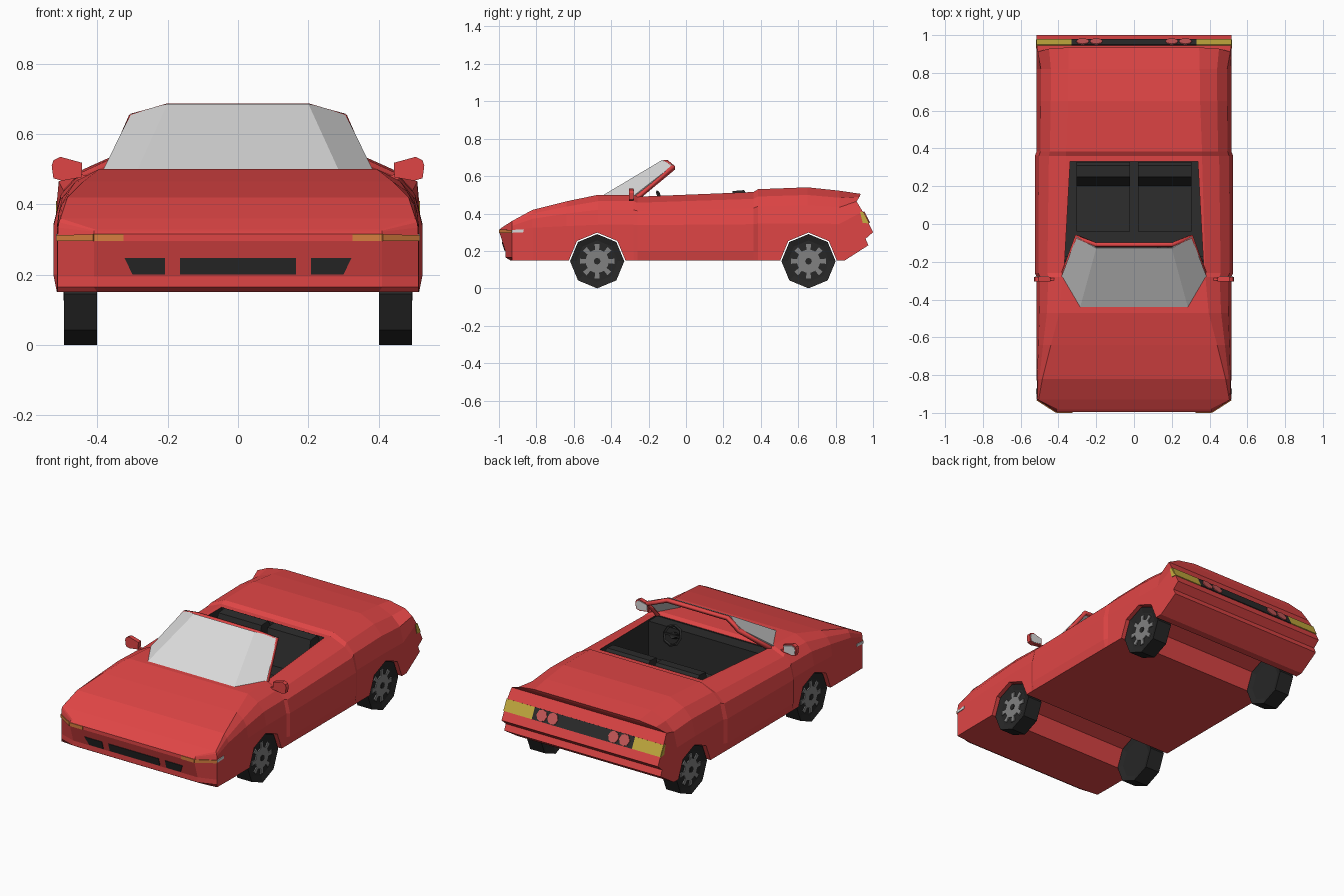
import bpy, bmesh, math
from mathutils import Vector, Matrix

if "Cube" in bpy.data.objects:
    bpy.data.objects.remove(bpy.data.objects["Cube"], do_unlink=True)


def material(name, *rgb):
    m = bpy.data.materials.new(name)
    m.use_nodes = True
    m.diffuse_color = (*rgb, 1)
    m.node_tree.nodes["Principled BSDF"].inputs["Base Color"].default_value = (*rgb, 1)
    return m


RED = material("red paint", .74, .06, .06)
BLACK = material("black trim", .025, .025, .025)
TYRE = material("tyre rubber", .02, .02, .02)
GLASS = material("pale glass", .7, .7, .7)
RIM = material("rim grey", .22, .22, .22)
YELLOW = material("yellow lamp", .57, .42, .05)
ORANGE = material("orange lamp", .68, .21, .05)
PINK = material("tail lamp", .58, .1, .1)


def finish(name, bm, *mats):
    bmesh.ops.recalc_face_normals(bm, faces=bm.faces)
    me = bpy.data.meshes.new(name)
    bm.to_mesh(me)
    bm.free()
    for m in mats:
        me.materials.append(m)
    ob = bpy.data.objects.new(name, me)
    bpy.context.collection.objects.link(ob)
    return ob


def prism(name, pts, push, mat):
    """Polygon extruded along a vector."""
    bm = bmesh.new()
    face = bm.faces.new([bm.verts.new(p) for p in pts])
    new = bmesh.ops.extrude_face_region(bm, geom=[face], use_keep_orig=True)["geom"]
    bmesh.ops.translate(bm, vec=push, verts=[v for v in new if isinstance(v, bmesh.types.BMVert)])
    return finish(name, bm, mat)


def pair(name, pts, push, mat):
    """Prism on both sides of the car."""
    for side, s in (("left", 1), ("right", -1)):
        prism(f"{side}_{name}", [(s * x, y, z) for x, y, z in pts], (s * push[0], *push[1:]), mat)


def box(name, lo, hi, mat):
    (a, b, c), (d, e, f) = lo, hi
    return prism(name, [(a, b, c), (d, b, c), (d, e, c), (a, e, c)], (0, 0, f - c), mat)


# Body cross-sections: half outline from the floor edge up to the deck edge
def section(y, w, t, top):
    low = (.15, .165, .195, .295) if y < -.9 else (.15, .2, .265, .3)
    half = [(min(w, .515) if i == 0 else w, y, z) for i, z in enumerate(low)]
    for out, up in ((1, .2), (.87, .6), (.55, .83), (0, 1)):
        half.append((t + (w - t) * out, y, low[3] + (top - low[3]) * up))
    return half


nose = [(.40, -.94, .15), (.41, -.965, .165), (.41, -.965, .195), (.41, -.996, .295),
        (.41, -.996, .315), (.41, -.988, .322), (.41, -.984, .325), (.405, -.98, .328)]
tail = [(.515, .85, .15), (.515, .975, .23), (.515, .96, .265), (.515, 1, .3),
        (.515, .945, .41), (.51, .912, .465), (.45, .928, .49), (.345, .935, .505)]
stations = [(-.93, .513, .505, .36), (-.82, .515, .485, .42), (-.64, .515, .44, .465),
            (-.47, .515, .395, .5), (-.28, .515, .378, .5), (-.26, .525, .378, .49),
            (.36, .525, .36, .515), (.385, .515, .36, .53), (.65, .515, .35, .54),
            (.82, .515, .348, .522)]
halves = [nose] + [section(*s) for s in stations] + [tail]

bm = bmesh.new()
rings = [[bm.verts.new(p) for p in h] + [bm.verts.new((-x, y, z)) for x, y, z in reversed(h)]
         for h in halves]
n = len(rings[0])
for a, b in zip(rings, rings[1:]):
    for i in range(n):
        j = (i + 1) % n
        bm.faces.new((a[i], a[j], b[j], b[i]))
for r in (rings[0], rings[-1]):
    for i in range(n // 2 - 1):
        bm.faces.new((r[i], r[i + 1], r[n - 2 - i], r[n - 1 - i]))
body = finish("body", bm, RED, BLACK)

# Cut the wheel channels and the cabin
AXLES = (("front", -.475), ("rear", .655))


def octagon(y, z, r, x):
    return [(x, y + r * math.cos(k * math.pi / 4), z + r * math.sin(k * math.pi / 4))
            for k in range(8)]


cutters = [prism("channel", octagon(y, .145, .153, -.7), (1.4, 0, 0), RED) for _, y in AXLES]
cutters.append(prism("cabin", [(-.37, -.25, .25), (.37, -.25, .25), (.338, .33, .25),
                               (-.338, .33, .25)], (0, 0, .6), RED))
bpy.context.view_layer.objects.active = body
for c in cutters:
    mod = body.modifiers.new("cut", "BOOLEAN")
    mod.operation, mod.solver, mod.object = "DIFFERENCE", "EXACT", c
    bpy.ops.object.modifier_apply(modifier=mod.name)
    bpy.data.objects.remove(c, do_unlink=True)
for p in body.data.polygons:
    x, y, z = p.center
    p.material_index = int(abs(x) < .374 and -.255 < y < .335 and .24 < z < .48)

# Wheels with spoked rims
spokes = []
for k in range(8):
    for off, r in ((-.28, .062), (-.17, .062), (-.15, .094), (.15, .094), (.17, .062), (.28, .062)):
        a = k * math.pi / 4 + off
        spokes.append((r * math.cos(a), r * math.sin(a)))
for end, y in AXLES:
    for side, s in (("left", 1), ("right", -1)):
        bm = bmesh.new()
        bmesh.ops.create_cone(bm, cap_ends=True, segments=8, radius1=.145, radius2=.145, depth=.095,
                              matrix=Matrix.Translation((s * .448, y, .145))
                              @ Matrix.Rotation(math.pi / 2, 4, "Y"))
        bm.normal_update()
        caps = [f for f in bm.faces if abs(f.normal.x) > .9]
        bmesh.ops.inset_individual(bm, faces=caps, thickness=.034, depth=-.01)
        finish(f"{end}_{side}_tyre", bm, TYRE)
        prism(f"{end}_{side}_rim", [(s * .484, y + u, .145 + v) for u, v in spokes],
              (s * .008, 0, 0), RIM)
        prism(f"{end}_{side}_hub", octagon(y, .145, .018, s * .49), (s * .006, 0, 0), TYRE)

# Windscreen panes and frame
prism("windscreen", [(-.285, -.44, .5), (.285, -.44, .5), (.2, -.128, .686), (-.2, -.128, .686)],
      (0, .003, -.005), GLASS)
pair("side_pane", [(.285, -.44, .5), (.2, -.128, .686), (.305, -.07, .658), (.385, -.28, .495)],
     (-.003, .003, -.004), GLASS)
edge = [(.37, -.262, .485), (.302, -.068, .646), (.2, -.11, .676)]
path = edge + [(-x, y, z) for x, y, z in reversed(edge)]
curve = bpy.data.curves.new("frame_path", "CURVE")
curve.dimensions, curve.bevel_depth, curve.bevel_resolution = "3D", .015, 0
curve.use_fill_caps = True
spline = curve.splines.new("POLY")
spline.points.add(len(path) - 1)
for pt, co in zip(spline.points, path):
    pt.co = (*co, 1)
helper = bpy.data.objects.new("frame_helper", curve)
bpy.context.collection.objects.link(helper)
bpy.context.view_layer.update()
frame_mesh = bpy.data.meshes.new_from_object(
    helper.evaluated_get(bpy.context.evaluated_depsgraph_get()))
bpy.data.objects.remove(helper, do_unlink=True)
frame_mesh.materials.clear()
frame_mesh.materials.append(RED)
frame = bpy.data.objects.new("windscreen_frame", frame_mesh)
bpy.context.collection.objects.link(frame)

# Cabin: dashboard, seats, steering wheel
box("dashboard", (-.365, -.255, .26), (.365, -.17, .485), BLACK)
seat = [(-.04, .24), (-.04, .35), (.2, .33), (.25, .52), (.31, .525), (.328, .5), (.328, .24)]
pair("seat", [(.02, y, z) for y, z in seat], (.285, 0, 0), BLACK)
tilt = Matrix.Translation((.18, -.13, .465)) @ Matrix.Rotation(math.radians(-65), 4, "X")
bpy.ops.mesh.primitive_torus_add(major_segments=8, minor_segments=4, major_radius=.055,
                                 minor_radius=.009)
wheel = bpy.context.object
wheel.name = "steering_wheel"
wheel.matrix_world = tilt
wheel.data.materials.append(BLACK)
bm = bmesh.new()
bmesh.ops.create_cone(bm, cap_ends=True, segments=6, radius1=.015, radius2=.02, depth=.07,
                      matrix=tilt @ Matrix.Translation((0, 0, -.035)))
finish("steering_column", bm, BLACK)
box("steering_spoke", (.13, -.134, .46), (.23, -.126, .472), BLACK)

# Door mirrors
head = [(.443, .518), (.505, .535), (.525, .525), (.53, .51), (.525, .474), (.5, .467), (.445, .477)]
pair("mirror_housing", [(x, -.305, z) for x, z in head], (0, .025, 0), RED)
pair("mirror_glass", [(.487 + (x - .487) * .85, -.28, .5 + (z - .5) * .8) for x, z in head],
     (0, .003, 0), GLASS)
pair("mirror_stem", [(.415, -.3, .465), (.42, -.3, .48), (.46, -.3, .488), (.46, -.3, .472)],
     (0, .015, 0), RED)


# Front grilles on the raked bumper, and wrapping front lamps
def on_nose(x, z):
    return (x, -.965 - .31 * (z - .195), z)


out = (0, -.004, 0)
prism("centre_grille", [on_nose(*p) for p in ((-.165, .2), (.165, .2), (.165, .248), (-.165, .248))],
      out, BLACK)
pair("side_grille", [on_nose(*p) for p in ((.208, .2), (.3, .2), (.323, .248), (.208, .248))],
     out, BLACK)
pair("front_lamp", [(.325, -.996, .295), (.41, -.996, .295), (.41, -.996, .315), (.325, -.996, .315)],
     out, ORANGE)
pair("corner_lamp", [(.41, -.996, .295), (.513, -.93, .295), (.513, -.93, .312), (.41, -.996, .315)],
     (.003, -.004, 0), ORANGE)
pair("side_lamp", [(.513, -.93, .297), (.514, -.87, .3), (.514, -.87, .316), (.513, -.93, .312)],
     (.004, 0, 0), GLASS)


# Rear panel and lamps on the raked tail
def on_tail(x, z):
    return (x, 1 - .5 * (z - .3), z)


def tail_strip(a, b):
    return [on_tail(*p) for p in ((a, .347), (b, .347), (b, .408), (a, .408))]


back = Vector((0, .004, .002))
prism("rear_panel", tail_strip(-.33, .33), back, BLACK)
pair("rear_lamp", tail_strip(.33, .517), back, YELLOW)
pair("rear_side_lamp", [(.515, .93, .41), (.515, .945, .408), (.515, .976, .347), (.515, .945, .35)],
     (.003, 0, 0), YELLOW)
for i, cx in enumerate((.2, .272)):
    ring = [on_tail(cx + .034 * math.cos(k * math.pi / 4), .378 + .03 * math.sin(k * math.pi / 4))
            for k in range(8)]
    pair(f"round_lamp_{i + 1}", ring, back * 2, PINK)
